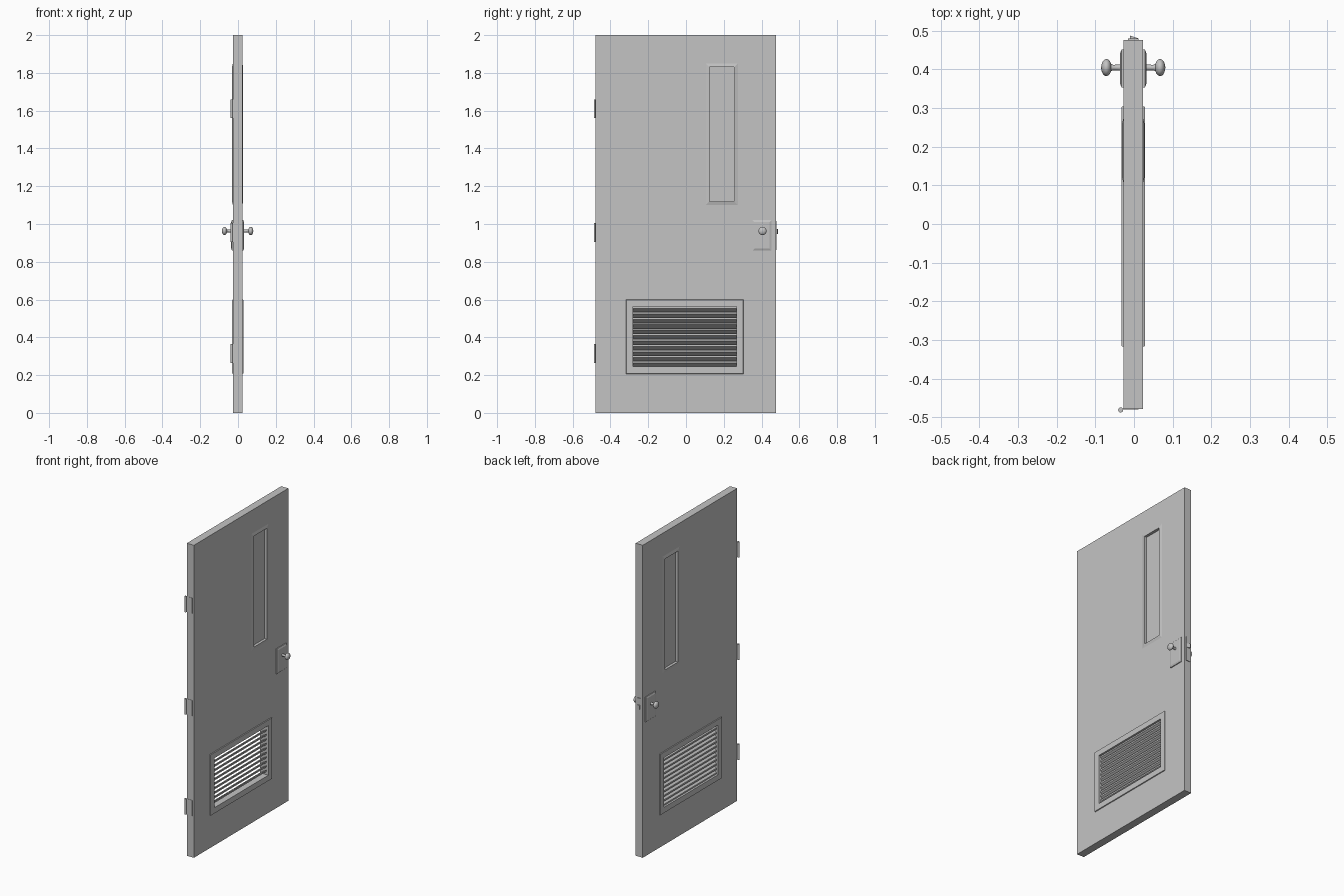
import bpy, bmesh, math
from mathutils import Matrix, Vector

if "Cube" in bpy.data.objects:
    bpy.data.objects.remove(bpy.data.objects["Cube"])

CX, HALF = -0.002, 0.025          # slab centre and half thickness in x

grey = bpy.data.materials.new("door grey")
grey.diffuse_color = (0.55, 0.55, 0.55, 1)
grey.use_nodes = True
grey.node_tree.nodes["Principled BSDF"].inputs["Base Color"].default_value = grey.diffuse_color


def finish(name, bm, smooth=False):
    bmesh.ops.recalc_face_normals(bm, faces=bm.faces)
    me = bpy.data.meshes.new(name)
    bm.to_mesh(me)
    bm.free()
    ob = bpy.data.objects.new(name, me)
    bpy.context.collection.objects.link(ob)
    me.materials.append(grey)
    if smooth:
        bpy.ops.object.select_all(action='DESELECT')
        ob.select_set(True)
        bpy.context.view_layer.objects.active = ob
        bpy.ops.object.shade_smooth_by_angle(angle=math.radians(40))
    return ob


def add_box(bm, x0, x1, y0, y1, z0, z1):
    m = Matrix.Translation(((x0 + x1) / 2, (y0 + y1) / 2, (z0 + z1) / 2))
    m = m @ Matrix.Diagonal((x1 - x0, y1 - y0, z1 - z0, 1))
    return bmesh.ops.create_cube(bm, size=1, matrix=m)['verts']


def box(name, *dims):
    bm = bmesh.new()
    add_box(bm, *dims)
    return finish(name, bm)


def stepped(name, rect, steps, side, cap=False):
    """Bridge nested rectangles; each step is (outset, height above the slab)."""
    y0, y1, z0, z1 = rect
    bm = bmesh.new()
    rings = []
    for out, h in steps:
        x = CX + side * (HALF + h)
        rings.append([bm.verts.new((x, y, z)) for y, z in (
            (y0 - out, z0 - out), (y1 + out, z0 - out),
            (y1 + out, z1 + out), (y0 - out, z1 + out))])
    for a, b in zip(rings, rings[1:]):
        for i in range(4):
            j = (i + 1) % 4
            bm.faces.new((a[i], a[j], b[j], b[i]))
    if cap:
        bm.faces.new(rings[-1])
    return finish(name, bm)


def lathe(name, profile, origin, side, n=24):
    """Turn (distance, radius) points around the x axis."""
    bm = bmesh.new()
    rings = []
    for d, r in profile:
        rings.append([bm.verts.new((origin[0] + side * d,
                                    origin[1] + r * math.cos(2 * math.pi * i / n),
                                    origin[2] + r * math.sin(2 * math.pi * i / n)))
                      for i in range(n)])
    for a, b in zip(rings, rings[1:]):
        for i in range(n):
            j = (i + 1) % n
            bm.faces.new((a[i], a[j], b[j], b[i]))
    bm.faces.new(rings[0])
    bm.faces.new(rings[-1])
    return finish(name, bm, True)


WINDOW = (0.125, 0.255, 1.12, 1.83)
VENT = (-0.28, 0.267, 0.245, 0.562)

# Door slab with openings for the window and vent
slab = box("door_slab", CX - HALF, CX + HALF, -0.479, 0.476, 0, 2)
for rect in (WINDOW, VENT):
    cutter = box("opening_cutter", -0.2, 0.2, *rect)
    cutter.hide_render = True
    mod = slab.modifiers.new("opening", 'BOOLEAN')
    mod.operation, mod.object, mod.solver = 'DIFFERENCE', cutter, 'EXACT'
    bpy.context.view_layer.objects.active = slab
    bpy.ops.object.modifier_apply(modifier=mod.name)
    bpy.data.objects.remove(cutter)

# Window pane
box("window_pane", CX - 0.012, CX + 0.012, *WINDOW)

# Trim, plates and knobs on both faces
for side, tag in ((1, "right"), (-1, "left")):
    stepped("window_trim_" + tag, WINDOW,
            ((0.02, 0), (0.004, 0.004), (0, 0.004), (0, -0.004)), side)
    stepped("vent_frame_" + tag, VENT,
            ((0.038, 0), (0.036, 0.005), (0, 0.005), (0, -0.004)), side)
    stepped("lock_plate_" + tag, (0.363, 0.442, 0.87, 1.01),
            ((0.01, 0), (0.01, 0.005), (0, 0.009)), side, cap=True)
    ball = [(0.068 + 0.0135 * math.sin(a), 0.022 * math.cos(a))
            for a in (math.radians(t) for t in range(-65, 86, 15))]
    lathe("knob_" + tag,
          [(0.0, 0.017), (0.009, 0.016), (0.018, 0.011), (0.032, 0.008),
           (0.05, 0.007)] + ball,
          (CX + side * HALF, 0.405, 0.963), side).location.x = -side * 0.0235

# Louvre slats, sloping up towards the right face
bm = bmesh.new()
count = 11
pitch = (VENT[3] - VENT[2]) / count
for i in range(count):
    zc = VENT[2] + pitch * (i + 0.5)
    for v in add_box(bm, CX - 0.017, CX + 0.017, VENT[0], VENT[1],
                     zc - 0.005, zc + 0.005):
        v.co.z += (v.co.x - CX) * 0.62
finish("vent_slats", bm)

# Latch face plate and bevelled bolt on the closing edge
box("latch_plate", CX - 0.014, CX + 0.014, 0.476, 0.480, 0.862, 1.017)
bm = bmesh.new()
for v in add_box(bm, CX - 0.009, CX + 0.012, 0.479, 0.488, 0.948, 0.974):
    if v.co.y > 0.485 and v.co.x > CX:
        v.co.y = 0.481
finish("latch_bolt", bm)

# Hinge knuckles and leaves on the hanging edge
for i, z in enumerate((0.315, 0.955, 1.61)):
    bm = bmesh.new()
    bmesh.ops.create_cone(bm, cap_ends=True, segments=16, radius1=0.0065,
                          radius2=0.0065, depth=0.1,
                          matrix=Matrix.Translation((-0.0345, -0.4815, z)))
    finish(f"hinge_knuckle_{i + 1}", bm, True)
    box(f"hinge_leaf_{i + 1}", -0.034, 0.012, -0.4805, -0.478, z - 0.05, z + 0.05)
